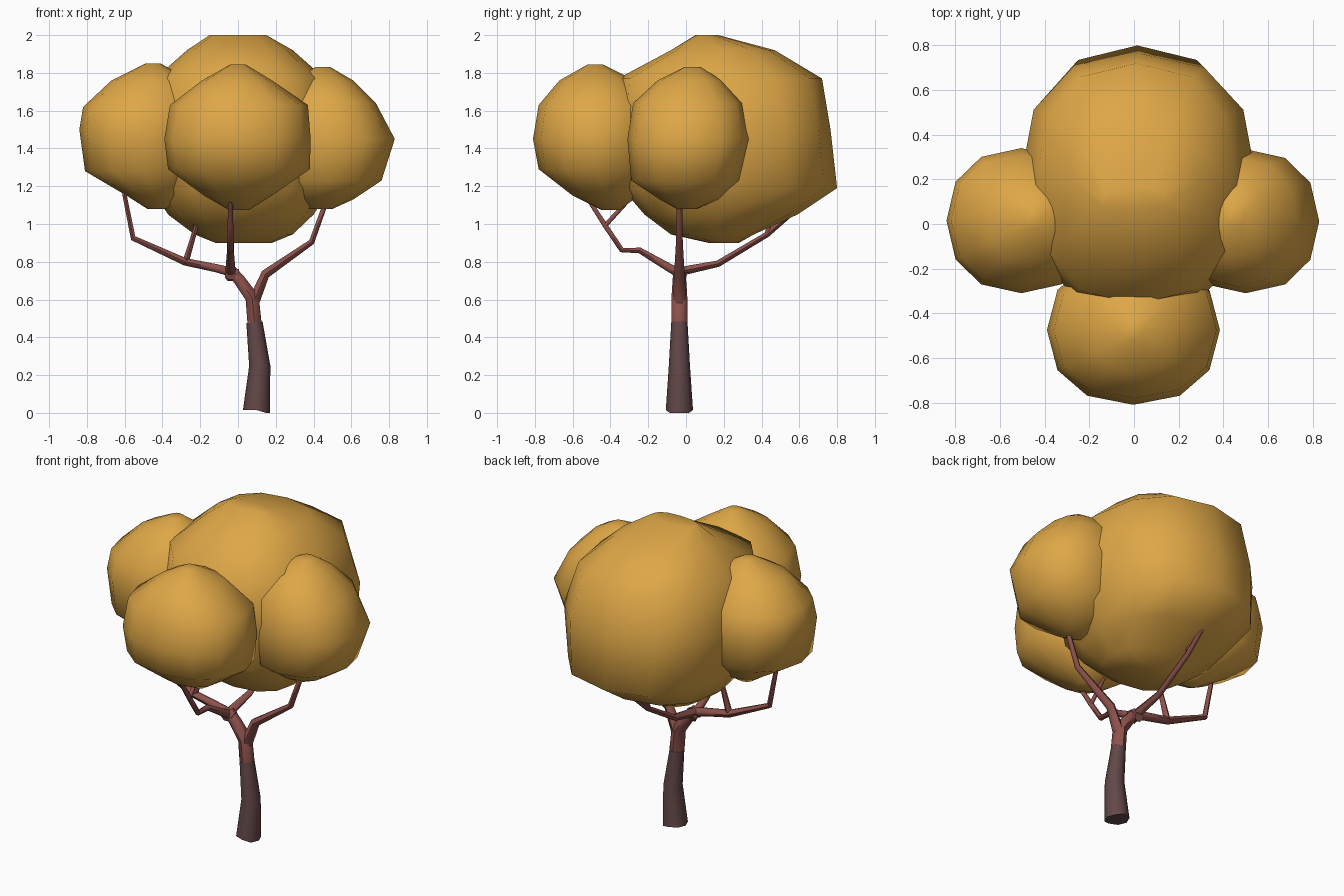
import bpy, bmesh, math
from mathutils import Vector


def material(name, rgb):
    m = bpy.data.materials.new(name)
    m.diffuse_color = (*rgb, 1)
    return m


GOLD = material("golden leaves", (0.73, 0.385, 0.062))
BARK = material("red brown bark", (0.27, 0.085, 0.072))
DARK = material("dark bark", (0.125, 0.063, 0.065))


def loft(bm, rings):
    """Skin a list of point rings and cap both ends."""
    vs = [[bm.verts.new(p) for p in ring] for ring in rings]
    n = len(vs[0])
    for a, b in zip(vs, vs[1:]):
        for i in range(n):
            bm.faces.new((a[i], a[(i + 1) % n], b[(i + 1) % n], b[i]))
    bm.faces.new(vs[0][::-1])
    bm.faces.new(vs[-1])


def finish(bm, name, mat, angle):
    bmesh.ops.recalc_face_normals(bm, faces=bm.faces)
    me = bpy.data.meshes.new(name)
    bm.to_mesh(me)
    bm.free()
    ob = bpy.data.objects.new(name, me)
    bpy.context.collection.objects.link(ob)
    me.materials.append(mat)
    bpy.ops.object.select_all(action='DESELECT')
    ob.select_set(True)
    bpy.context.view_layer.objects.active = ob
    bpy.ops.object.shade_smooth_by_angle(angle=math.radians(angle))
    return ob


def foliage(name, levels, power=0.84, sides=12):
    """Leaf mass from levels of (z, xmin, xmax, ymin, ymax)."""
    def bulge(v):
        return math.copysign(abs(v) ** power, v) if abs(v) > 1e-6 else 0.0
    rings = []
    for z, x0, x1, y0, y1 in levels:
        ring = []
        for i in range(sides):
            a = math.tau * i / sides
            ring.append(((x0 + x1) / 2 + (x1 - x0) / 2 * bulge(math.cos(a)),
                         (y0 + y1) / 2 + (y1 - y0) / 2 * bulge(math.sin(a)), z))
        rings.append(ring)
    bm = bmesh.new()
    loft(bm, rings)
    finish(bm, name, GOLD, 80)


# Leaf masses
foliage("main_foliage", [
    (0.90, -0.12, 0.18, 0.12, 0.28), (0.945, -0.23, 0.29, -0.08, 0.36),
    (1.05, -0.37, 0.40, -0.22, 0.59), (1.19, -0.46, 0.49, -0.34, 0.80),
    (1.50, -0.51, 0.55, -0.38, 0.765), (1.77, -0.44, 0.46, -0.36, 0.72),
    (1.92, -0.27, 0.29, -0.08, 0.47), (2.00, -0.15, 0.15, 0.05, 0.17)])
foliage("front_foliage", [
    (1.075, -0.05, 0.06, -0.45, -0.35), (1.15, -0.18, 0.18, -0.60, -0.25),
    (1.29, -0.37, 0.38, -0.78, -0.17), (1.45, -0.39, 0.385, -0.81, -0.14),
    (1.63, -0.36, 0.37, -0.78, -0.17), (1.76, -0.19, 0.18, -0.67, -0.27),
    (1.845, -0.04, 0.04, -0.52, -0.44)], 0.9)
foliage("left_foliage", [
    (1.08, -0.48, -0.38, -0.04, 0.06), (1.15, -0.59, -0.28, -0.16, 0.17),
    (1.28, -0.81, -0.20, -0.29, 0.31), (1.50, -0.84, -0.17, -0.31, 0.34),
    (1.62, -0.82, -0.19, -0.28, 0.31), (1.76, -0.67, -0.25, -0.17, 0.19),
    (1.85, -0.49, -0.41, -0.02, 0.07)], 0.9)
foliage("right_foliage", [
    (1.08, 0.37, 0.50, -0.05, 0.06), (1.13, 0.28, 0.61, -0.14, 0.17),
    (1.23, 0.21, 0.76, -0.29, 0.28), (1.45, 0.17, 0.83, -0.31, 0.335),
    (1.64, 0.20, 0.73, -0.28, 0.30), (1.76, 0.27, 0.61, -0.15, 0.19),
    (1.83, 0.41, 0.49, -0.01, 0.08)], 0.9)


def tube(bm, path, sides=6):
    """Round limb through (x, y, z, radius) points, mitred at the bends."""
    pts = [Vector(p[:3]) for p in path]
    rings = []
    for i, p in enumerate(pts):
        t = (pts[min(i + 1, len(pts) - 1)] - pts[max(i - 1, 0)]).normalized()
        side = Vector((0, 1, 0)) if abs(t.y) < 0.3 else Vector((1, 0, 0))
        u = (side - t * side.dot(t)).normalized()
        v = t.cross(u)
        rings.append([p + path[i][3] * (u * math.cos(a) + v * math.sin(a))
                      for a in (math.tau * k / sides for k in range(sides))])
    loft(bm, rings)


Y, X = -0.035, -0.04   # planes in which the limbs spread

# Trunk, dark up to the first bark line
bm = bmesh.new()
tube(bm, [(0.098, Y, 0.006, 0.072), (0.115, Y, 0.25, 0.056),
          (0.087, Y, 0.48, 0.043)], 8)
for v in bm.verts:
    if v.co.z < 0.03:
        v.co.z = 0.0 if v.co.x > 0.1 else 0.015
finish(bm, "trunk", DARK, 50)

# Limbs
bm = bmesh.new()
limbs = [
    # upper trunk and main left fork
    [(0.087, Y, 0.48, 0.043), (0.075, Y, 0.61, 0.042), (0.01, Y, 0.70, 0.036),
     (X, Y, 0.76, 0.032)],
    # right limb
    [(0.08, Y, 0.58, 0.036), (0.145, Y, 0.735, 0.028), (0.39, Y, 0.905, 0.018),
     (0.46, Y, 1.10, 0.015), (0.49, Y, 1.18, 0.012)],
    # left limb and its twig
    [(0.0, Y, 0.735, 0.03), (-0.11, Y, 0.765, 0.025), (-0.28, Y, 0.80, 0.023),
     (-0.555, Y, 0.925, 0.017), (-0.60, Y, 1.15, 0.013), (-0.61, Y, 1.22, 0.012)],
    [(-0.28, Y, 0.79, 0.02), (-0.22, Y, 0.99, 0.014), (-0.29, Y, 1.09, 0.012)],
    # front limb and its twig
    [(X, 0.0, 0.72, 0.03), (X, -0.10, 0.775, 0.025), (X, -0.245, 0.86, 0.018),
     (X, -0.34, 0.862, 0.016), (X, -0.43, 0.995, 0.015), (X, -0.53, 1.15, 0.012)],
    [(X, -0.43, 0.99, 0.014), (X, -0.30, 1.13, 0.012)],
    # back limb and its twig
    [(X, -0.07, 0.73, 0.03), (X, 0.0, 0.755, 0.026), (X, 0.17, 0.79, 0.02),
     (X, 0.43, 0.945, 0.017), (X, 0.60, 1.09, 0.013)],
    [(X, 0.43, 0.945, 0.014), (X, 0.45, 1.04, 0.011)],
]
for path in limbs:
    tube(bm, path)
finish(bm, "branches", BARK, 60)
